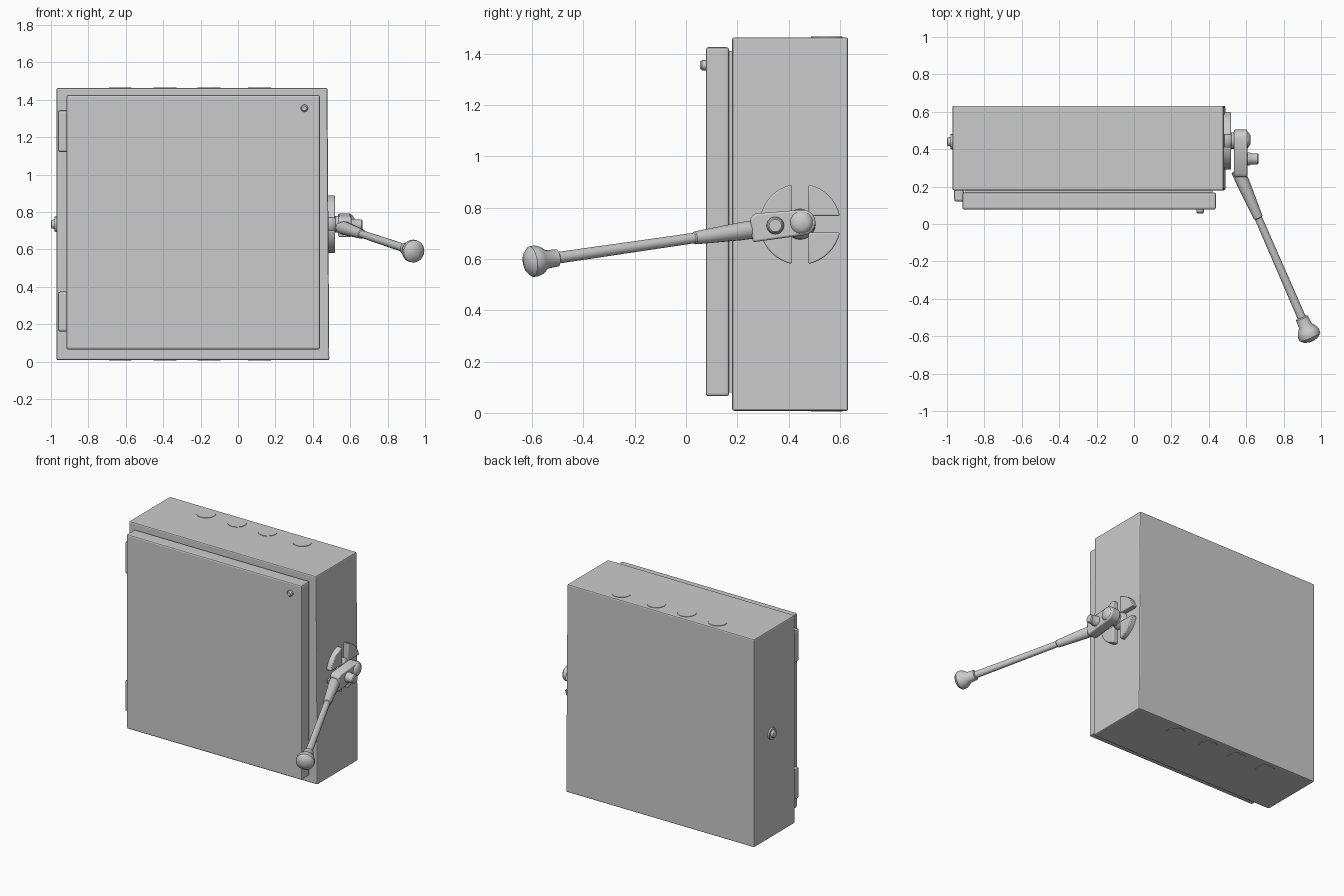
import bpy, bmesh
from math import sin, cos, pi, radians, asin
from mathutils import Vector

if "Cube" in bpy.data.objects:
    bpy.data.objects.remove(bpy.data.objects["Cube"])


def finish(name, bm, bevel=0, smooth=False):
    bmesh.ops.recalc_face_normals(bm, faces=bm.faces)
    me = bpy.data.meshes.new(name)
    bm.to_mesh(me)
    bm.free()
    ob = bpy.data.objects.new(name, me)
    bpy.context.collection.objects.link(ob)
    if bevel:
        m = ob.modifiers.new("bevel", 'BEVEL')
        m.width, m.segments = bevel, 2
        m.limit_method, m.angle_limit = 'ANGLE', radians(50)
    if smooth:
        bpy.ops.object.select_all(action='DESELECT')
        ob.select_set(True)
        bpy.context.view_layer.objects.active = ob
        bpy.ops.object.shade_smooth_by_angle(angle=radians(40))
    return ob


def box(name, lo, hi, bevel=0):
    bm = bmesh.new()
    bmesh.ops.create_cube(bm, size=1)
    for v in bm.verts:
        v.co = [lo[i] + (v.co[i] + 0.5) * (hi[i] - lo[i]) for i in range(3)]
    return finish(name, bm, bevel)


def lathe(name, start, direction, profile, n=24):
    """Rings of (distance, radius) along a direction, capped at both ends."""
    bm = bmesh.new()
    start, d = Vector(start), Vector(direction).normalized()
    q = d.to_track_quat('Z', 'Y')
    rings = [[bm.verts.new(start + q @ Vector((r * cos(2 * pi * k / n), r * sin(2 * pi * k / n), t)))
              for k in range(n)] for t, r in profile]
    for a, b in zip(rings, rings[1:]):
        for k in range(n):
            bm.faces.new((a[k], a[(k + 1) % n], b[(k + 1) % n], b[k]))
    bm.faces.new(rings[0])
    bm.faces.new(rings[-1])
    return finish(name, bm, smooth=True)


def side_prism(name, outline, x0, x1, bevel=0):
    """Extrude a (y, z) outline along x."""
    bm = bmesh.new()
    a = [bm.verts.new((x0, y, z)) for y, z in outline]
    b = [bm.verts.new((x1, y, z)) for y, z in outline]
    n = len(a)
    for k in range(n):
        bm.faces.new((a[k], a[(k + 1) % n], b[(k + 1) % n], b[k]))
    bm.faces.new(a)
    bm.faces.new(b)
    return finish(name, bm, bevel, smooth=True)


# cabinet body, right wall leaning very slightly
body = box("cabinet_body", (-0.97, 0.18, 0.008), (0.488, 0.632, 1.463), 0.008)
for v in body.data.vertices:
    if v.co.x > 0 and v.co.z > 1:
        v.co.x = 0.478

# door and the recessed seal behind it
box("door", (-0.917, 0.077, 0.065), (0.438, 0.168, 1.425), 0.01)
box("door_seal", (-0.90, 0.15, 0.08), (0.42, 0.20, 1.41))

# hinges on the left edge
for i, (z0, z1) in enumerate(((0.16, 0.375), (1.12, 1.345))):
    box(f"hinge_{i}", (-0.962, 0.12, z0), (-0.91, 0.185, z1), 0.012)

# door screw and left side stud
lathe("door_screw", (0.355, 0.085, 1.355), (0, -1, 0), ((0, 0.02), (0.022, 0.02), (0.03, 0.013)), 12)
lathe("side_stud", (-0.96, 0.44, 0.735), (-1, 0, 0),
      ((0, 0.042), (0.02, 0.04), (0.021, 0.026), (0.036, 0.022), (0.04, 0.012)), 16)

# knockout discs on top and bottom
for i, x in enumerate((-0.63, -0.39, -0.155, 0.115)):
    for side, z, dz in (("top", 1.455, 1), ("bottom", 0.016, -1)):
        lathe(f"knockout_{side}_{i}", (x, 0.548, z), (0, 0, dz), ((0, 0.061), (0.011, 0.061)))

# rotary plate: four quadrant pads around a hub
CY, CZ, R, GAP = 0.445, 0.735, 0.158, 0.033
edge = asin(GAP / R)
for i in range(4):
    pts = [(GAP, GAP)] + [(R * cos(t), R * sin(t)) for t in
                          [edge + (pi / 2 - 2 * edge) * k / 8 for k in range(9)]]
    c, s = cos(i * pi / 2), sin(i * pi / 2)
    side_prism(f"plate_pad_{i}", [(CY + c * y - s * z, CZ + s * y + c * z) for y, z in pts],
               0.475, 0.519, 0.005)
lathe("plate_hub", (0.475, CY, CZ), (1, 0, 0), ((0, 0.06), (0.03, 0.058), (0.045, 0.045), (0.07, 0.045)))

# lever bracket with rounded outer end
arc = [(0.455 + 0.05 * cos(radians(a)), 0.742 + 0.05 * sin(radians(a))) for a in range(-80, 101, 20)]
side_prism("lever_bracket", [(0.26, 0.665)] + arc + [(0.27, 0.777), (0.25, 0.76)], 0.535, 0.606, 0.008)
lathe("bracket_boss", (0.60, 0.45, 0.742), (1, 0, 0), ((0, 0.046), (0.01, 0.042), (0.022, 0.025)))
lathe("bracket_pin", (0.60, 0.348, 0.73), (1, 0, 0), ((0, 0.034), (0.02, 0.034), (0.025, 0.03), (0.06, 0.03), (0.066, 0.024)))

# lever: sleeve, rod and flared knob along one axis
base, tip = Vector((0.555, 0.285, 0.718)), Vector((0.945, -0.612, 0.588))
axis = tip - base
L = axis.length
lathe("lever_sleeve", base, axis, ((0, 0.036), (0.08, 0.035), (0.24, 0.027), (0.275, 0.025), (0.28, 0.02)), 16)
lathe("lever_rod", base, axis, ((0.2, 0.02), (L - 0.05, 0.023)), 16)
lathe("lever_knob", base, axis,
      ((L - 0.125, 0.025), (L - 0.12, 0.034), (L - 0.075, 0.036), (L - 0.05, 0.054),
       (L - 0.03, 0.061), (L - 0.01, 0.06), (L + 0.008, 0.042), (L + 0.016, 0.016)))
